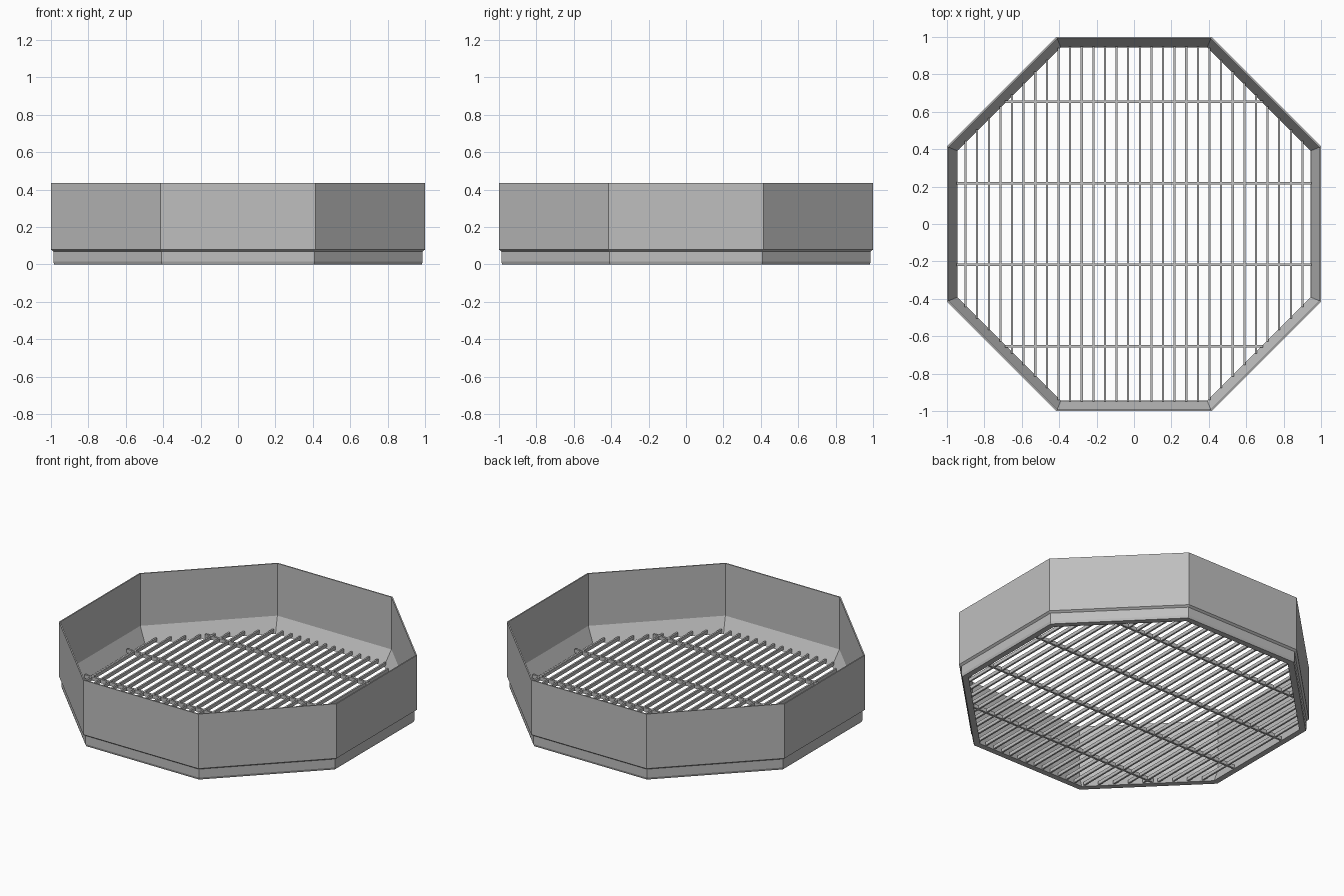
import bpy, bmesh, math

cube = bpy.data.objects.get("Cube")
if cube:
    bpy.data.objects.remove(cube, do_unlink=True)

steel = bpy.data.materials.new("grey steel")
steel.use_nodes = True
GREY = (0.52, 0.52, 0.52, 1)
steel.diffuse_color = GREY
steel.node_tree.nodes["Principled BSDF"].inputs["Base Color"].default_value = GREY


def finish(name, bm):
    bmesh.ops.recalc_face_normals(bm, faces=bm.faces)
    mesh = bpy.data.meshes.new(name)
    bm.to_mesh(mesh)
    bm.free()
    mesh.materials.append(steel)
    obj = bpy.data.objects.new(name, mesh)
    bpy.context.collection.objects.link(obj)
    return obj


# Octagonal wall: a closed profile (distance to flat side, height) swept round
SIDES = 8
profile = [(1, 0.435), (1, 0.08), (0.987, 0.07), (0.987, 0.015), (0.982, 0),
           (0.945, 0), (0.992, 0.095), (0.992, 0.435)]
bm = bmesh.new()
rings = []
for i in range(SIDES):
    a = math.tau * (i + 0.5) / SIDES
    k = 1 / math.cos(math.pi / SIDES)
    rings.append([bm.verts.new((r * k * math.cos(a), r * k * math.sin(a), z))
                  for r, z in profile])
for i in range(SIDES):
    a, b = rings[i], rings[(i + 1) % SIDES]
    for j in range(len(profile)):
        n = (j + 1) % len(profile)
        bm.faces.new((a[j], b[j], b[n], a[n]))
finish("octagonal_wall", bm)


# Grate bars: each one is trimmed to the octagon
def bars(name, count, pitch, width, z0, z1, along_y):
    bm = bmesh.new()
    for i in range(count):
        p = (i - (count - 1) / 2) * pitch
        half = min(0.95, 0.95 * math.sqrt(2) - abs(p))
        verts = bmesh.ops.create_cube(bm, size=1)["verts"]
        for v in verts:
            across, length = p + v.co.x * width, v.co.y * 2 * half
            z = z0 + (v.co.z + 0.5) * (z1 - z0)
            v.co = (across, length, z) if along_y else (length, across, z)
    return finish(name, bm)


bars("grate_long_bars", 30, 0.0621, 0.011, 0.008, 0.03, True)
bars("grate_cross_bars", 4, 0.435, 0.013, 0.007, 0.031, False)
